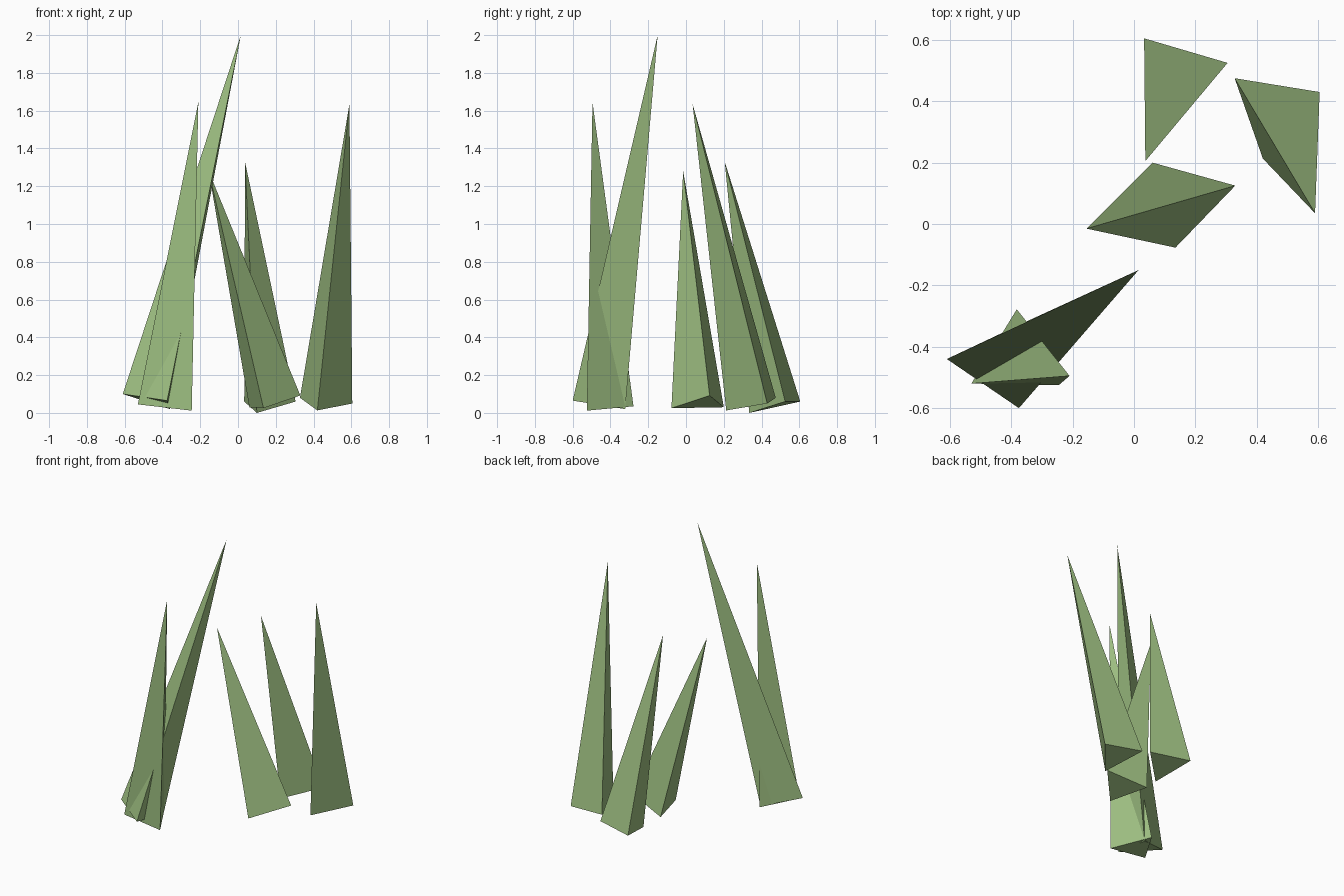
import bpy
import bmesh
from mathutils import Vector

if "Cube" in bpy.data.objects:
    bpy.data.objects.remove(bpy.data.objects["Cube"])

# Single leaf colour
green = bpy.data.materials.new("grass_green")
green.diffuse_color = (0.34, 0.52, 0.22, 1.0)
green.use_nodes = True
green.node_tree.nodes["Principled BSDF"].inputs["Base Color"].default_value = green.diffuse_color


def blade(name, tip, base):
    """Three-sided leaning spike with a closed, tilted triangular foot."""
    bm = bmesh.new()
    foot = [bm.verts.new(Vector(p)) for p in base]
    top = bm.verts.new(Vector(tip))
    bm.faces.new(foot)
    for i in range(3):
        bm.faces.new((foot[i], foot[(i + 1) % 3], top))
    bmesh.ops.recalc_face_normals(bm, faces=bm.faces[:])
    mesh = bpy.data.meshes.new(name)
    bm.to_mesh(mesh)
    bm.free()
    mesh.materials.append(green)
    obj = bpy.data.objects.new(name, mesh)
    bpy.context.collection.objects.link(obj)
    return obj


# Crossing pair at the front left
blade("tall_blade", (0.015, -0.15, 2.0),
      [(-0.61, -0.44, 0.10), (-0.375, -0.60, 0.065), (-0.36, -0.322, 0.02)])
blade("front_blade", (-0.21, -0.495, 1.645),
      [(-0.53, -0.52, 0.045), (-0.245, -0.525, 0.012), (-0.382, -0.278, 0.035)])

# Short blade in the middle
blade("middle_blade", (-0.155, -0.015, 1.28),
      [(0.06, 0.20, 0.03), (0.33, 0.125, 0.092), (0.135, -0.077, 0.025)])

# Blades at the back and right
blade("back_blade", (0.037, 0.205, 1.33),
      [(0.033, 0.605, 0.06), (0.305, 0.525, 0.06), (0.10, 0.335, 0.0)])
blade("right_blade", (0.59, 0.035, 1.635),
      [(0.328, 0.475, 0.08), (0.605, 0.43, 0.05), (0.42, 0.213, 0.013)])
